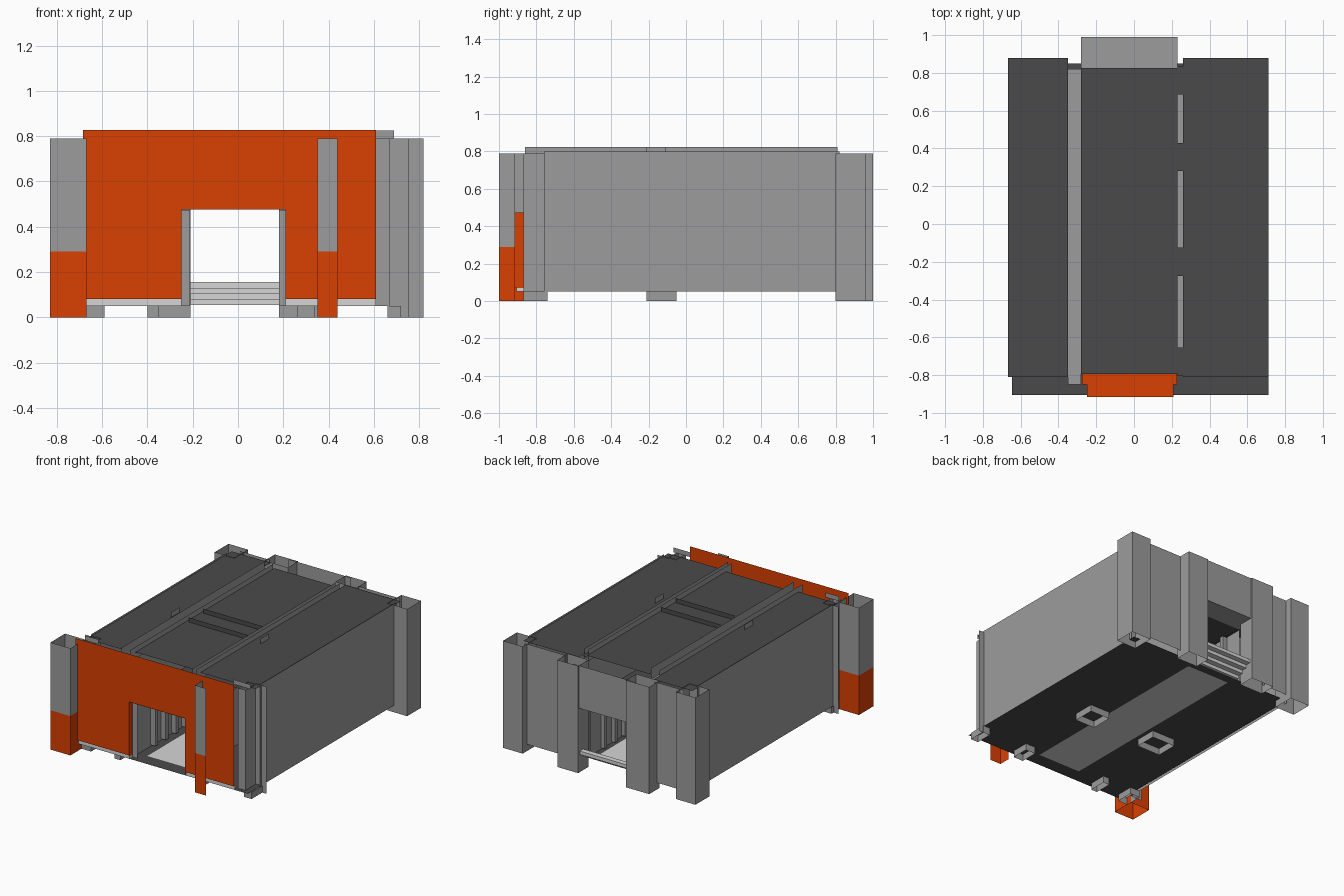
import bpy, bmesh
from mathutils import Vector

cube = bpy.data.objects.get("Cube")
if cube:
    bpy.data.objects.remove(cube, do_unlink=True)


def material(name, rgb):
    m = bpy.data.materials.new(name)
    m.use_nodes = True
    m.diffuse_color = (*rgb, 1)
    m.node_tree.nodes["Principled BSDF"].inputs["Base Color"].default_value = (*rgb, 1)
    return m


ORANGE = material("orange", (0.70, 0.05, 0.001))
GREY = material("mid grey", (0.335, 0.335, 0.335))
DARK = material("dark grey", (0.068, 0.068, 0.068))
LIGHT = material("light grey", (0.67, 0.67, 0.67))


def finish(name, bm, mat):
    me = bpy.data.meshes.new(name)
    bm.to_mesh(me)
    bm.free()
    me.materials.append(mat)
    ob = bpy.data.objects.new(name, me)
    bpy.context.collection.objects.link(ob)
    return ob


def box(name, mat, xs, ys, zs, skip=""):
    """Box from ranges; skip drops faces by letter: t(op) b(ottom) k(back) r(+x)."""
    bm = bmesh.new()
    bmesh.ops.create_cube(bm, size=1)
    for v in bm.verts:
        v.co = [(a + b) / 2 + c * (b - a) for (a, b), c in zip((xs, ys, zs), v.co)]
    sides = {"t": (0, 0, 1), "b": (0, 0, -1), "k": (0, 1, 0), "r": (1, 0, 0)}
    bm.normal_update()
    drop = [f for f in bm.faces for s in skip if f.normal.dot(Vector(sides[s])) > 0.9]
    bmesh.ops.delete(bm, geom=drop, context="FACES")
    return finish(name, bm, mat)


def sheet(name, mat, *axes):
    """Flat sheet; the axis given as a single number is its plane."""
    flat = next(i for i, a in enumerate(axes) if not isinstance(a, tuple))
    u, w = (flat + 1) % 3, (flat + 2) % 3
    bm = bmesh.new()
    corners = []
    for i, j in ((0, 0), (1, 0), (1, 1), (0, 1)):
        co = Vector()
        co[flat], co[u], co[w] = axes[flat], axes[u][i], axes[w][j]
        corners.append(bm.verts.new(co))
    bm.faces.new(corners)
    return finish(name, bm, mat)


def painted_post(name, xs, ys, skip):
    """Open sheet post, orange below the paint line and grey above."""
    ob = box(name, GREY, xs, ys, (0, 0.79), skip)
    ob.data.materials.append(ORANGE)
    bm = bmesh.new()
    bm.from_mesh(ob.data)
    bmesh.ops.bisect_plane(bm, geom=bm.verts[:] + bm.edges[:] + bm.faces[:],
                           plane_co=(0, 0, 0.29), plane_no=(0, 0, 1))
    for f in bm.faces:
        f.material_index = int(f.calc_center_median().z < 0.29)
    bm.to_mesh(ob.data)
    bm.free()


# Front panel with doorway, as one outline
bm = bmesh.new()
outline = [(-0.685, 0.08), (-0.25, 0.08), (-0.25, 0.475), (0.21, 0.475),
           (0.21, 0.08), (0.61, 0.08), (0.61, 0.827), (-0.685, 0.827)]
bm.faces.new([bm.verts.new((x, -0.915, z)) for x, z in outline])
finish("front_panel", bm, ORANGE)

# Doorway reveal
sheet("doorway_soffit", ORANGE, (-0.25, 0.21), (-0.915, -0.85), 0.474)
sheet("doorway_soffit_inner", ORANGE, (-0.275, 0.228), (-0.85, -0.795), 0.474)
for side, x in (("right", -0.25), ("left", 0.21)):
    sheet(side + "_door_jamb", ORANGE, x, (-0.915, -0.87), (0.07, 0.474))
    sheet(side + "_skirt_return", LIGHT, x, (-0.905, -0.87), (0.05, 0.07))
sheet("front_skirt_right", LIGHT, (-0.67, -0.25), -0.905, (0.05, 0.083))
sheet("front_skirt_left", LIGHT, (0.21, 0.61), -0.905, (0.05, 0.083))

# Painted front posts
painted_post("front_right_post", (-0.83, -0.668), (-1, -0.83), "tb")
painted_post("front_left_post", (0.35, 0.44), (-1, -0.915), "tbkr")

# Back columns, open at both ends
for name, xs, ys in (("outer_left", (0.66, 0.82), (0.8, 0.96)),
                     ("inner_left", (0.18, 0.35), (0.88, 1)),
                     ("inner_right", (-0.40, -0.21), (0.88, 1)),
                     ("outer_right", (-0.75, -0.59), (0.8, 0.96))):
    box("back_column_" + name, GREY, xs, ys, (0, 0.79), "tb")

# Back cladding and doorway hood
sheet("back_panel_right", GREY, (-0.62, -0.38), 0.91, (0.05, 0.79))
sheet("back_panel_left", GREY, (0.34, 0.68), 0.91, (0.05, 0.79))
sheet("back_hood_panel", GREY, (-0.28, 0.23), 0.99, (0.475, 0.79))
sheet("back_hood_soffit", GREY, (-0.28, 0.23), (0.82, 0.99), 0.475)

# Side walls and their front wings
sheet("left_wall", GREY, 0.712, (-0.76, 0.82), (0.05, 0.80))
sheet("right_wall", GREY, -0.668, (-0.76, 0.82), (0.05, 0.80))
sheet("left_wall_wing", GREY, (0.66, 0.755), -0.745, (0, 0.79))
sheet("right_wall_wing", GREY, (-0.71, -0.63), -0.765, (0, 0.79))

# Front frame columns behind the panel
for name, xs in (("left", (0.61, 0.67)), ("right", (-0.66, -0.59))):
    box("frame_column_" + name, GREY, xs, (-0.87, -0.755), (0.05, 0.79), "tb")

# Roof decks
decks = (("right", (-0.668, -0.35), (-0.81, 0.88)),
         ("middle", (-0.28, 0.23), (-0.795, 0.825)),
         ("left", (0.26, 0.712), (-0.81, 0.88)))
for name, xs, ys in decks:
    sheet("roof_deck_" + name, DARK, xs, ys, 0.787)

# Roof gutters and upright rails along the gaps
sheet("gutter_right", GREY, (-0.35, -0.28), (-0.85, 0.82), 0.74)
sheet("gutter_left", GREY, (0.23, 0.26), (-0.80, 0.83), 0.74)
for i, x in enumerate((-0.35, -0.28, 0.23, 0.26)):
    sheet(f"roof_rail_{i}", GREY, x, (-0.86, 0.81), (0.74, 0.825))
for i, y in enumerate((0.76, 0.355, -0.2, -0.73)):
    sheet(f"gutter_bridge_{i}", DARK, (0.23, 0.26), (y - 0.075, y + 0.075), 0.78)
for i, y in enumerate((-0.2, -0.03)):
    sheet(f"roof_cross_bar_{i}", DARK, (-0.26, 0.22), y, (0.785, 0.82))
for i, x in enumerate((-0.4, 0.33)):
    sheet(f"roof_fin_{i}", GREY, x, (-0.21, -0.11), (0.787, 0.825))
for name, xs in (("left", (0.55, 0.69)), ("right", (-0.66, -0.55))):
    sheet("roof_flange_" + name, GREY, xs, -0.84, (0.79, 0.825))

# Floor: dark base plate framing a light walkway
sheet("base_right", DARK, (-0.645, -0.18), (-0.905, 0.85), 0.05)
sheet("base_left", DARK, (0.17, 0.712), (-0.905, 0.85), 0.05)
sheet("base_front", DARK, (-0.18, 0.17), (-0.905, -0.80), 0.05)
sheet("base_back", DARK, (-0.18, 0.17), (0.78, 0.85), 0.05)
sheet("walkway", LIGHT, (-0.18, 0.17), (-0.80, 0.78), 0.05)

# Back steps
for i in range(4):
    y, z = 0.82 + 0.04 * i, 0.055 + 0.025 * i
    box(f"step_{i}", LIGHT, (-0.21, 0.18), (y, y + 0.04), (z, z + 0.025))

# Passage walls with upright studs, end plates and ceiling
for side, outer, inner in (("right", -0.25, -0.212), ("left", 0.21, 0.182)):
    xs = (min(outer, inner), max(outer, inner))
    sheet(f"passage_wall_{side}", GREY, outer, (-0.87, 0.82), (0.05, 0.474))
    sheet(f"passage_end_{side}", GREY, xs, -0.87, (0.05, 0.474))
    for i in range(12):
        y = -0.66 + 0.12 * i
        box(f"passage_stud_{side}_{i}", GREY, xs, (y, y + 0.03), (0.06, 0.47))
sheet("passage_ceiling", DARK, (-0.25, 0.21), (-0.79, 0.82), 0.48)

# Hollow feet
for i, xs in enumerate(((-0.40, -0.21), (0.18, 0.34))):
    box(f"middle_foot_{i}", GREY, xs, (-0.21, -0.05), (0, 0.05), "tb")
for i, xs in enumerate(((-0.67, -0.59), (-0.40, -0.35), (0.26, 0.34), (0.66, 0.72))):
    box(f"front_foot_{i}", GREY, xs, (-0.87, -0.74), (0, 0.05), "tb")
